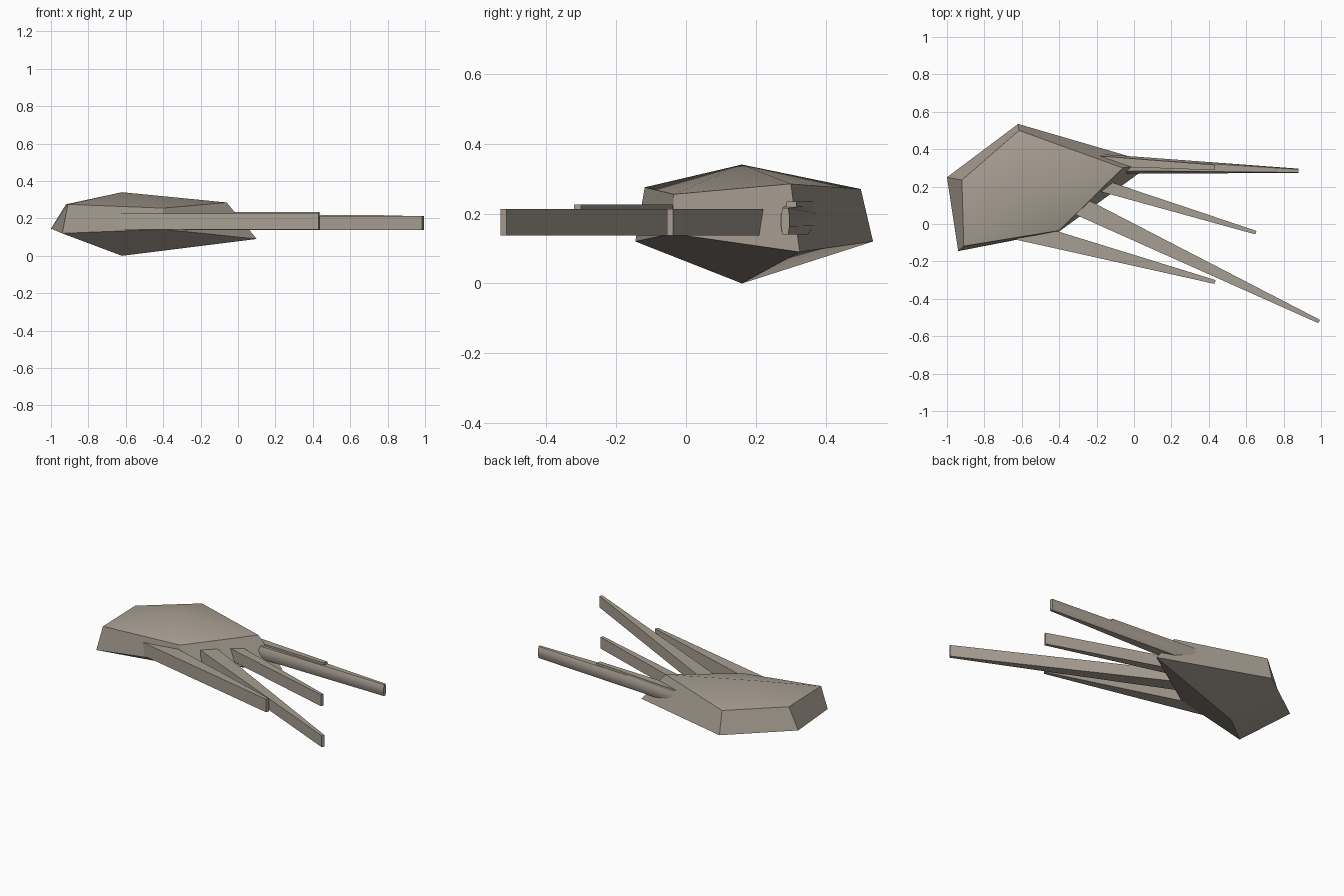
import bpy, bmesh, math
from mathutils import Vector

cube = bpy.data.objects.get("Cube")
if cube:
    bpy.data.objects.remove(cube, do_unlink=True)

COLOR = (0.39, 0.345, 0.29, 1)
stone = bpy.data.materials.new("warm_grey")
stone.use_nodes = True
stone.diffuse_color = COLOR
stone.node_tree.nodes["Principled BSDF"].inputs["Base Color"].default_value = COLOR


def build(name, rings, low_tip=None, high_tip=None, smooth=30):
    """Join equal rings with quads; close each end with a fan or a flat cap."""
    bm = bmesh.new()
    loops = [[bm.verts.new(p) for p in ring] for ring in rings]
    n = len(loops[0])
    for a, b in zip(loops, loops[1:]):
        for i in range(n):
            j = (i + 1) % n
            bm.faces.new((a[i], a[j], b[j], b[i]))
    for loop, tip in ((loops[0], low_tip), (loops[-1], high_tip)):
        if tip is None:
            bm.faces.new(loop)
        else:
            v = bm.verts.new(tip)
            for i in range(n):
                bm.faces.new((loop[i], loop[(i + 1) % n], v))
    bmesh.ops.recalc_face_normals(bm, faces=bm.faces[:])
    mesh = bpy.data.meshes.new(name)
    bm.to_mesh(mesh)
    bm.free()
    mesh.materials.append(stone)
    obj = bpy.data.objects.new(name, mesh)
    bpy.context.collection.objects.link(obj)
    if smooth:
        bpy.ops.object.select_all(action='DESELECT')
        obj.select_set(True)
        bpy.context.view_layer.objects.active = obj
        bpy.ops.object.shade_smooth_by_angle(angle=math.radians(smooth))
    return obj


def bar(name, outline, z0, z1):
    """Tapered flat bar from its plan outline."""
    return build(name, [[(x, y, z) for x, y in outline] for z in (z0, z1)], smooth=0)


# Faceted palm: two five-sided rings with a low peak above and below
lower = [(-0.94, -0.145, 0.12), (-0.40, -0.04, 0.142), (0.10, 0.325, 0.09),
         (-0.62, 0.535, 0.12), (-1.0, 0.25, 0.145)]
upper = [(-0.91, -0.118, 0.275), (-0.40, -0.035, 0.255), (-0.06, 0.30, 0.285),
         (-0.615, 0.50, 0.27), (-0.92, 0.235, 0.275)]
build("palm", [lower, upper], (-0.62, 0.16, 0), (-0.62, 0.16, 0.34))

# Three tapered fingers rooted inside the palm
bar("outer_finger", [(-0.67, -0.075), (0.43, -0.32), (0.437, -0.30), (-0.60, 0.02)], 0.14, 0.226)
bar("long_finger", [(-0.38, 0.08), (0.985, -0.53), (0.995, -0.513), (-0.30, 0.157)], 0.137, 0.213)
bar("short_finger", [(-0.24, 0.19), (0.648, -0.055), (0.655, -0.037), (-0.18, 0.243)], 0.137, 0.213)


# Rounded thumb, tapering to a thin upright tip
def thumb_ring(x, y0, y1, z0, z1):
    shape = [(0.15, 0), (0.85, 0), (1, 0.3), (1, 0.7), (0.85, 1), (0.15, 1), (0, 0.7), (0, 0.3)]
    return [(x, y0 + u * (y1 - y0), z0 + v * (z1 - z0)) for u, v in shape]


build("thumb", [thumb_ring(-0.26, 0.27, 0.38, 0.14, 0.225),
                thumb_ring(0.88, 0.272, 0.296, 0.14, 0.216)], smooth=50)

# Raised strip along the thumb
bar("thumb_strip", [(-0.20, 0.31), (0.43, 0.288), (0.435, 0.316), (-0.20, 0.365)], 0.18, 0.235)
